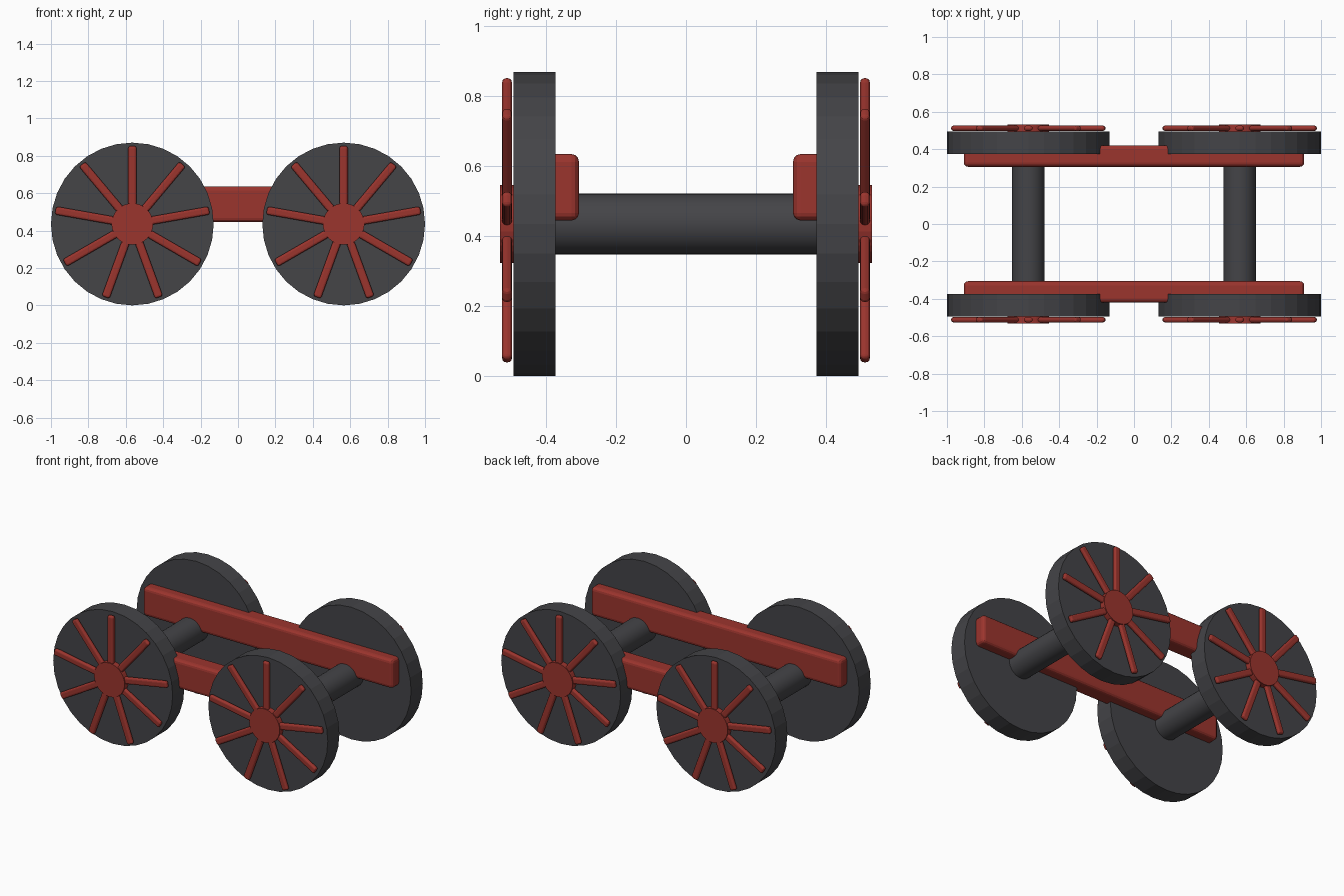
import bpy, math
from mathutils import Matrix

if "Cube" in bpy.data.objects:
    bpy.data.objects.remove(bpy.data.objects["Cube"])

WX, WZ, R = 0.565, 0.435, 0.435   # wheel centre and radius


def material(name, rgb):
    m = bpy.data.materials.new(name)
    m.diffuse_color = (*rgb, 1)
    m.use_nodes = True
    m.node_tree.nodes["Principled BSDF"].inputs["Base Color"].default_value = m.diffuse_color
    return m


GREY = material("dark grey", (0.058, 0.058, 0.064))
RED = material("brick red", (0.33, 0.035, 0.027))


def disc(name, x, y0, y1, radius, mat):
    """Cylinder along y at wheel height."""
    bpy.ops.mesh.primitive_cylinder_add(
        vertices=32, radius=radius, depth=abs(y1 - y0),
        location=(x, (y0 + y1) / 2, WZ), rotation=(math.pi / 2, 0, 0))
    o = bpy.context.object
    o.name = name
    o.data.materials.append(mat)
    return o


def block(name, size, matrix, bevel, mat):
    """Box with rounded edges."""
    bpy.ops.mesh.primitive_cube_add(size=1)
    o = bpy.context.object
    o.name = name
    o.data.transform(Matrix.Diagonal((*size, 1)))
    o.matrix_world = matrix
    b = o.modifiers.new("rounded edges", 'BEVEL')
    b.width = bevel
    b.segments = 3
    o.data.materials.append(mat)
    return o


for side in (-1, 1):
    # side rail running through both wheels
    block("side_rail", (1.82, 0.115, 0.19),
          Matrix.Translation((0, side * 0.3635, 0.54)), 0.022, RED)
    for x in (-WX, WX):
        disc("wheel", x, side * 0.373, side * 0.494, R, GREY)
        disc("wheel_hub", x, side * 0.485, side * 0.532, 0.111, RED)
        # nine spokes, the first pointing straight up
        for i in range(9):
            m = (Matrix.Translation((x, side * 0.512, WZ))
                 @ Matrix.Rotation(math.tau * i / 9, 4, 'Y')
                 @ Matrix.Translation((0, 0, 0.2335)))
            block("spoke", (0.044, 0.028, 0.367), m, 0.012, RED)

# axles joining the wheel pairs
for x in (-WX, WX):
    disc("axle", x, -0.38, 0.38, 0.087, GREY)
    bpy.ops.object.shade_smooth_by_angle()
